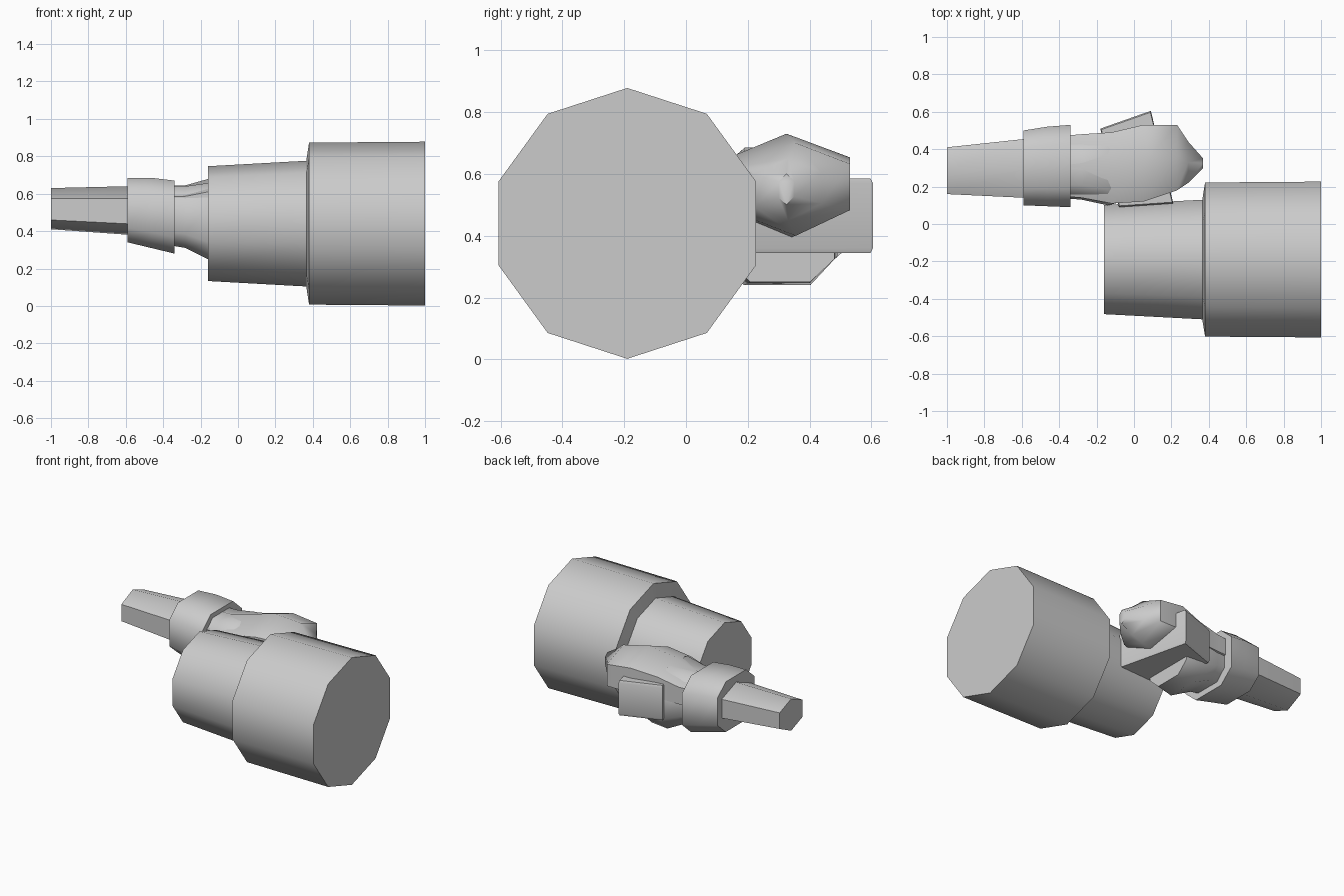
import bpy, bmesh
from math import sin, cos, pi, radians
from mathutils import Vector

if "Cube" in bpy.data.objects:
    bpy.data.objects.remove(bpy.data.objects["Cube"])

HEX = [(0, 1), (1, .55), (1, -.45), (0, -1), (-1, -.55), (-1, .5)]
BOXY = [(-.55, 1), (.55, 1), (1, .55), (1, -.55), (.55, -1), (-.55, -1), (-1, -.55), (-1, .55)]
DECAGON = [(sin(i * pi / 5), cos(i * pi / 5)) for i in range(10)]


def mesh_from_rings(name, rings):
    """Bridge matching rings of points and cap both ends."""
    bm = bmesh.new()
    vs = [[bm.verts.new(p) for p in ring] for ring in rings]
    n = len(vs[0])
    for a, b in zip(vs, vs[1:]):
        for i in range(n):
            bm.faces.new((a[i], a[(i + 1) % n], b[(i + 1) % n], b[i]))
    bm.faces.new(vs[0])
    bm.faces.new(vs[-1])
    bmesh.ops.recalc_face_normals(bm, faces=bm.faces)
    me = bpy.data.meshes.new(name)
    bm.to_mesh(me)
    bm.free()
    ob = bpy.data.objects.new(name, me)
    bpy.context.collection.objects.link(ob)
    bpy.ops.object.select_all(action='DESELECT')
    ob.select_set(True)
    bpy.context.view_layer.objects.active = ob
    bpy.ops.object.shade_smooth_by_angle(angle=radians(50))
    return ob


def loft(name, section, stations):
    """Each station: x, y min, y max, z min, z max."""
    rings = [[Vector((x, (y0 + y1) / 2 + u * (y1 - y0) / 2, (z0 + z1) / 2 + v * (z1 - z0) / 2))
              for u, v in section] for x, y0, y1, z0, z1 in stations]
    return mesh_from_rings(name, rings)


# Stepped ten-sided barrel lying along x
def disc(x, r):
    return [Vector((x, -.19 + r * u, .44 + r * v)) for u, v in DECAGON]


mesh_from_rings("barrel", [disc(-.16, .307), disc(.365, .336), disc(.38, .433), disc(1, .438)])

# Forearm and cuff
loft("forearm", HEX, [(-1, .16, .41, .41, .63), (-.58, .14, .455, .38, .64),
                      (-.45, .14, .46, .38, .64)])
loft("cuff", BOXY, [(-.59, .10, .50, .34, .685), (-.465, .095, .52, .31, .685),
                    (-.34, .09, .53, .28, .67)])

# Lower palm leaving the cuff, with its underside sloping down
loft("palm", BOXY, [(-.40, .14, .46, .33, .64), (-.28, .13, .47, .31, .64),
                    (-.14, .10, .49, .24, .66), (-.02, .13, .48, .25, .58)])

# Upper hand ending in a blunt tip
loft("upper_hand", HEX, [(-.40, .15, .47, .42, .64), (-.28, .14, .48, .41, .645),
                         (-.12, .11, .49, .40, .69), (.05, .12, .53, .39, .73),
                         (.23, .18, .53, .40, .70), (.29, .22, .44, .45, .65),
                         (.37, .30, .35, .50, .60)])

# Curled finger block across the underside
OUTLINE = [(-.18, .51), (.09, .605), (.21, .11), (-.08, .09)]
mid = Vector((.01, .33, 0))


def slab(z, s):
    return [mid + (Vector((x, y, 0)) - mid) * s + Vector((0, 0, z)) for x, y in OUTLINE]


mesh_from_rings("curled_fingers", [slab(.345, .97), slab(.36, 1), slab(.57, 1), slab(.585, .97)])
